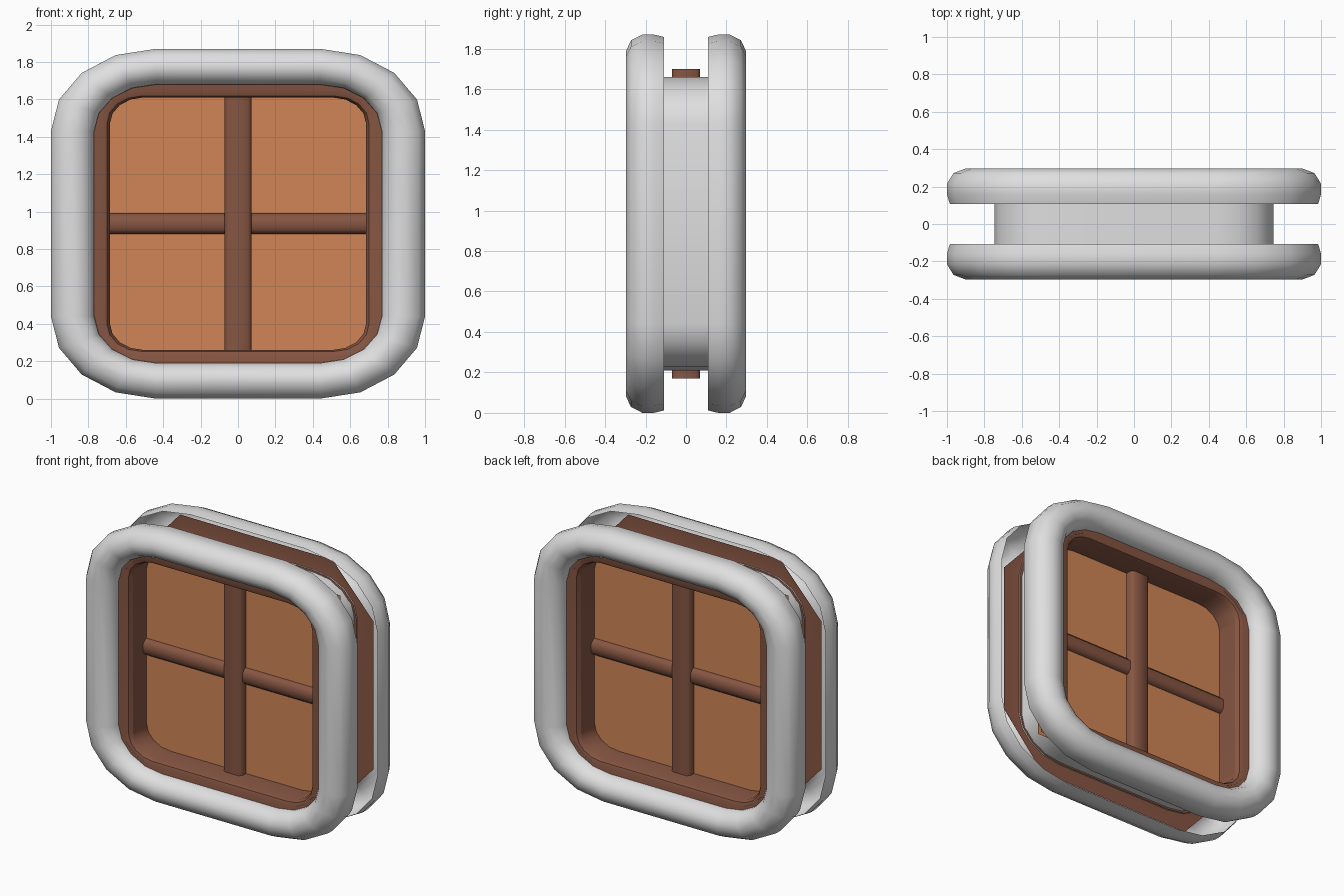
import bpy, bmesh, math
from mathutils import Vector

if "Cube" in bpy.data.objects:
    bpy.data.objects.remove(bpy.data.objects["Cube"])

CZ = 0.935  # height of the window centre


def material(name, rgb):
    m = bpy.data.materials.new(name)
    m.diffuse_color = (*rgb, 1)
    m.use_nodes = True
    m.node_tree.nodes["Principled BSDF"].inputs["Base Color"].default_value = m.diffuse_color
    return m


STONE = material("pale_grey", (0.74, 0.74, 0.74))
WOOD = material("dark_brown_wood", (0.24, 0.092, 0.055))
PANE = material("orange_pane", (0.63, 0.235, 0.092))


def rounded_loop(hx, hz, rx, rz, y, n=4, chamfer=False):
    """Rounded rectangle, counter-clockwise as seen from the front."""
    pts = []
    for q in range(4):
        sx, sz = ((1, 1), (-1, 1), (-1, -1), (1, -1))[q]
        for i in range(n + 1):
            t = i / n if q % 2 == 0 else 1 - i / n
            c, s = math.cos(t * math.pi / 2), math.sin(t * math.pi / 2)
            if chamfer:
                c, s = 1 - t, t
            pts.append(Vector((sx * (hx - rx + rx * c), y, CZ + sz * (hz - rz + rz * s))))
    return pts


def loft(name, loops, mat, smooth=40):
    bm = bmesh.new()
    rows = [[bm.verts.new(p) for p in lp] for lp in loops]
    n = len(rows[0])
    for a, b in zip(rows, rows[1:]):
        for i in range(n):
            j = (i + 1) % n
            bm.faces.new((a[i], a[j], b[j], b[i]))
    me = bpy.data.meshes.new(name)
    bm.to_mesh(me)
    bm.free()
    me.materials.append(mat)
    ob = bpy.data.objects.new(name, me)
    bpy.context.collection.objects.link(ob)
    if smooth:
        bpy.ops.object.select_all(action='DESELECT')
        ob.select_set(True)
        bpy.context.view_layer.objects.active = ob
        bpy.ops.object.shade_smooth_by_angle(angle=math.radians(smooth))
    return ob


def stone_loop(hx, y):
    # the moulding is slightly narrower in height than in width
    hz = 0.745 + (hx - 0.77) * (0.19 / 0.23)
    return rounded_loop(hx, hz, hx - 0.44, hz - 0.495, y)


# Hollow rounded stone mouldings, front and back
profile = [(0.985, 0.108), (1.0, 0.16), (1.0, 0.215), (0.965, 0.272), (0.9, 0.297),
           (0.85, 0.295), (0.80, 0.268), (0.77, 0.222), (0.768, 0.19)]
loft("front_stone_ring", [stone_loop(h, -y) for h, y in profile], STONE, 50)
loft("back_stone_ring", [stone_loop(h, y) for h, y in reversed(profile)], STONE, 50)

# Stone band linking the mouldings
loft("stone_band", [rounded_loop(0.745, 0.725, 0.305, 0.23, y) for y in (0.2, -0.2)], STONE)

# Wooden frame: flanges inside the mouldings and a deep inner lining
frame = [(0.73, 0.71, 0.2, 0.16, 0.2), (0.70, 0.683, 0.185, 0.145, 0.19),
         (0.685, 0.675, 0.18, 0.14, 0.165)]
front = [rounded_loop(0.89, 0.85, 0.31, 0.34, -0.2, chamfer=True)]
front += [rounded_loop(a, b, c, d, -y) for a, b, c, d, y in frame]
back = [rounded_loop(a, b, c, d, y) for a, b, c, d, y in reversed(frame)]
back += [rounded_loop(0.89, 0.85, 0.31, 0.34, 0.2, chamfer=True)]
loft("wooden_frame", front + back, WOOD, 30)


def bar(name, half_w, half_d, bevel, length, vertical):
    """Open-ended glazing bar with chamfered edges."""
    w, d, b = half_w, half_d, bevel
    sec = [(w, -d + b), (w, d - b), (w - b, d), (-w + b, d),
           (-w, d - b), (-w, -d + b), (-w + b, -d), (w - b, -d)]
    if vertical:
        loops = [[Vector((u, v, CZ + s * length)) for u, v in sec] for s in (-1, 1)]
    else:
        loops = [[Vector((s * length, v, CZ + u)) for u, v in sec] for s in (1, -1)]
    loft(name, loops, WOOD, 50)


bar("vertical_bar", 0.072, 0.07, 0.018, 0.765, True)
bar("horizontal_bar", 0.054, 0.052, 0.024, 0.73, False)

# Thin panes facing front and back
for name, y, flip in (("front_pane", -0.015, 1), ("back_pane", 0.015, -1)):
    x, z = 0.77 * flip, 0.725
    me = bpy.data.meshes.new(name)
    me.from_pydata([(-x, y, CZ - z), (x, y, CZ - z), (x, y, CZ + z), (-x, y, CZ + z)],
                   [], [(0, 1, 2, 3)])
    me.materials.append(PANE)
    bpy.context.collection.objects.link(bpy.data.objects.new(name, me))
